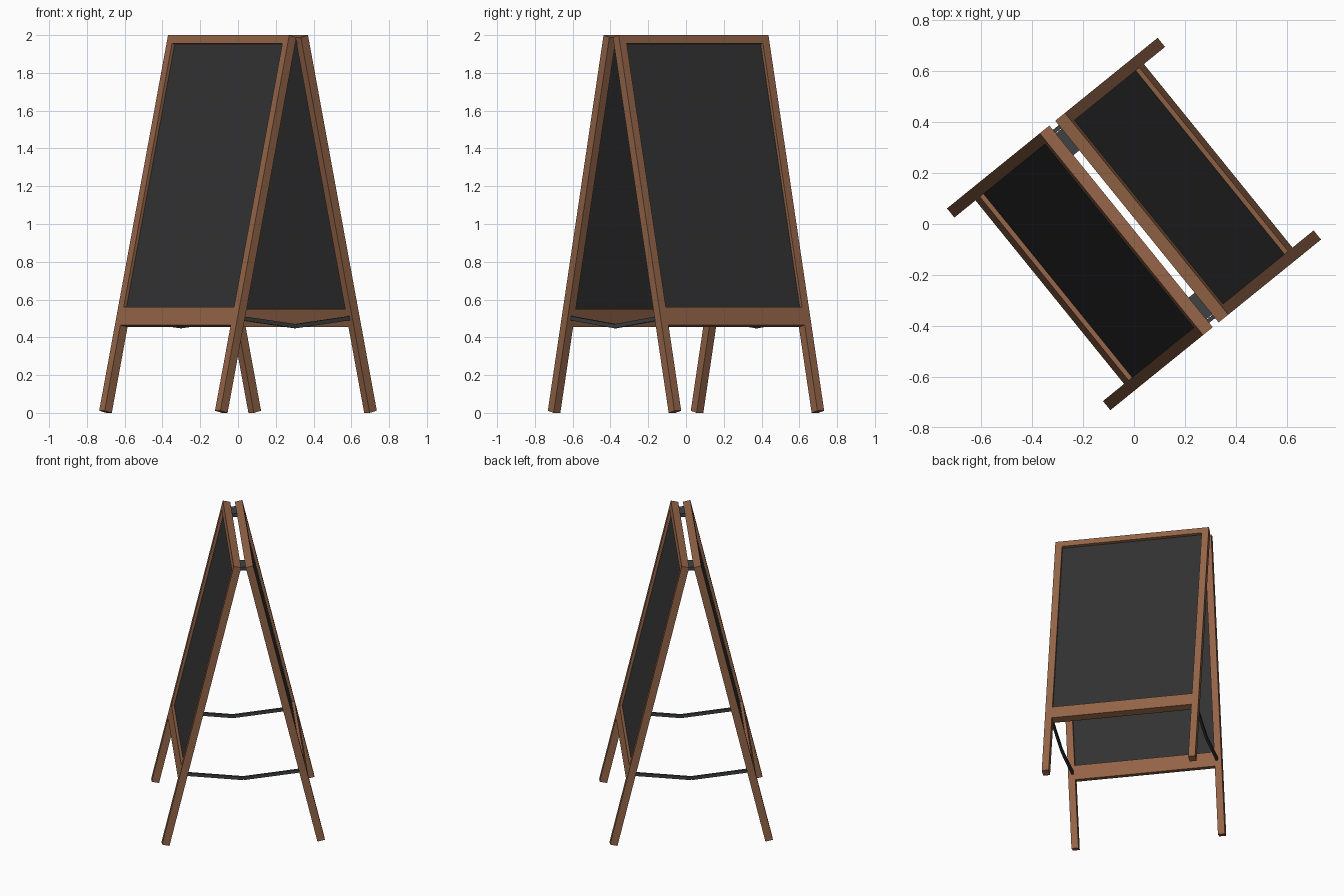
import bpy, bmesh
from math import radians
from mathutils import Matrix, Vector

if "Cube" in bpy.data.objects:
    bpy.data.objects.remove(bpy.data.objects["Cube"])


def material(name, rgb):
    m = bpy.data.materials.new(name)
    m.diffuse_color = (*rgb, 1)
    m.use_nodes = True
    m.node_tree.nodes["Principled BSDF"].inputs["Base Color"].default_value = m.diffuse_color
    return m


WOOD = material("wood", (0.30, 0.13, 0.065))
BOARD = material("chalkboard", (0.032, 0.032, 0.032))
METAL = material("dark_metal", (0.05, 0.053, 0.056))


def box(name, lo, hi, mat, frame):
    """Box between two corners, given in a local frame."""
    lo, hi = Vector(lo), Vector(hi)
    bm = bmesh.new()
    bmesh.ops.create_cube(bm, size=1)
    fit = Matrix.Translation((lo + hi) / 2) @ Matrix.Diagonal((*(hi - lo), 1))
    bm.transform(frame @ fit)
    me = bpy.data.meshes.new(name)
    bm.to_mesh(me)
    bm.free()
    me.materials.append(mat)
    ob = bpy.data.objects.new(name, me)
    bpy.context.collection.objects.link(ob)
    return ob


HALF, LEG, THICK, LENGTH = 0.51, 0.046, 0.05, 2.043
INNER = HALF - LEG
RAIL_LO, RAIL_HI = 0.466, 0.563
TOP_LO = LENGTH - 0.045

# The whole sign is turned about z
turn = Matrix.Rotation(radians(-51), 4, 'Z')

for side, spin in (("front", 0), ("rear", 180)):
    base = turn @ Matrix.Rotation(radians(spin), 4, 'Z')
    lean = base @ Matrix.Translation((0, -0.484, 0)) @ Matrix.Rotation(radians(-13.27), 4, 'X')

    # Legs run the full height of the leaf
    for hand, s in (("left", -1), ("right", 1)):
        a, b = sorted((s * INNER, s * HALF))
        box(f"{side}_{hand}_leg", (a, -THICK, 0), (b, 0, LENGTH), WOOD, lean)

    # Rails and recessed board
    box(f"{side}_top_rail", (-INNER, -THICK, TOP_LO), (INNER, 0, LENGTH), WOOD, lean)
    box(f"{side}_bottom_rail", (-INNER, -THICK, RAIL_LO), (INNER, 0, RAIL_HI), WOOD, lean)
    box(f"{side}_board", (-INNER, -0.031, RAIL_HI), (INNER, -0.019, TOP_LO), BOARD, lean)

    # Half of each folding stay, sagging to the middle
    start, end = Vector((0, -0.375, 0.502)), Vector((0, 0, 0.459))
    run = end - start
    slope = Matrix.Rotation(run.yz.angle_signed(Vector((1, 0))), 4, 'X')
    for hand, x in (("left", -0.48), ("right", 0.48)):
        frame = base @ Matrix.Translation((x, start.y, start.z)) @ slope
        box(f"{side}_{hand}_stay", (-0.008, 0, -0.011), (0.008, run.length, 0.011), METAL, frame)

# Hinges across the gap at the top
for hand, s in (("left", -1), ("right", 1)):
    a, b = sorted((s * 0.36, s * 0.47))
    box(f"{hand}_hinge", (a, -0.024, 1.95), (b, 0.024, 1.975), METAL, turn)
